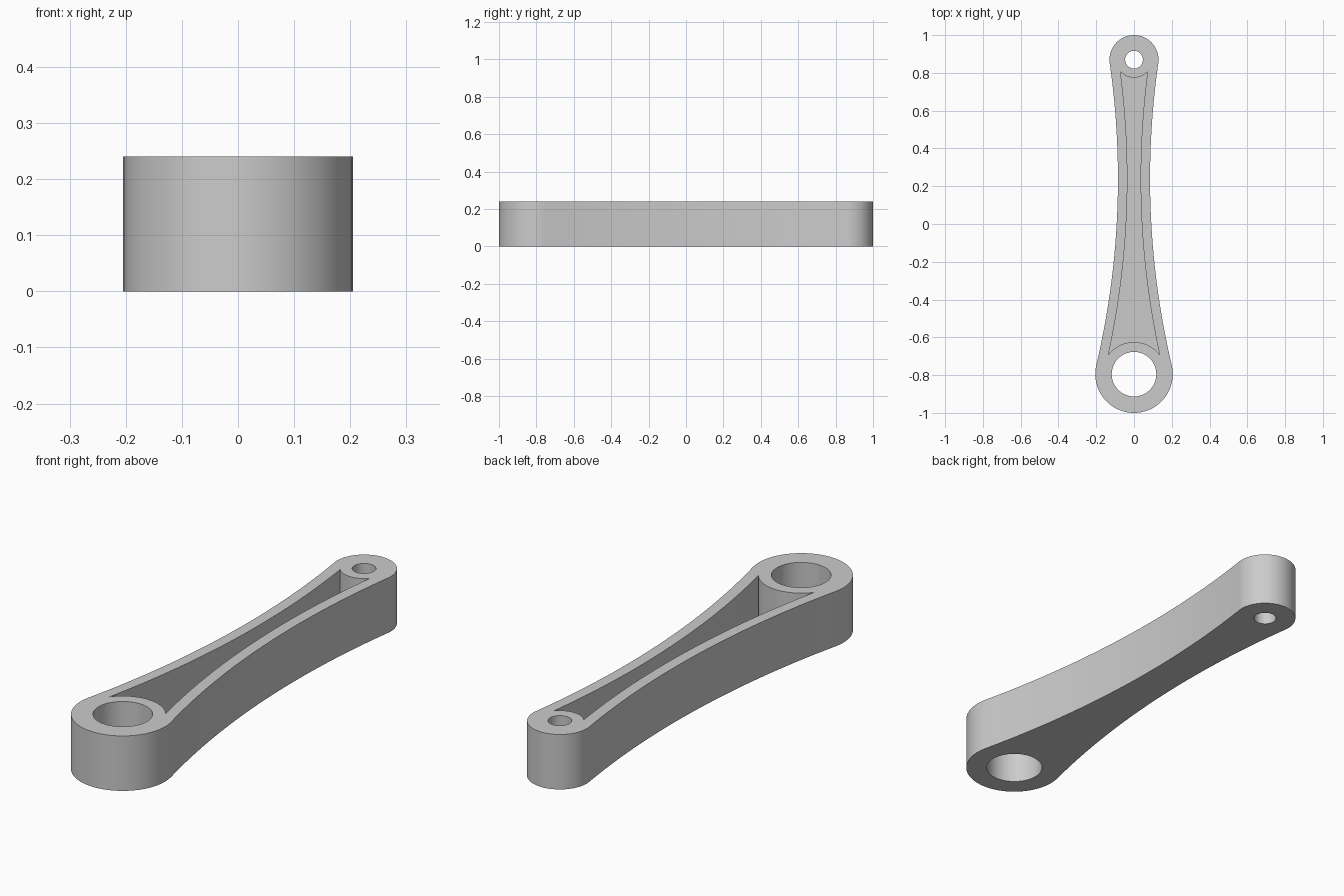
import bpy
import bmesh
from math import acos, atan2, cos, hypot, pi, sin

cube = bpy.data.objects.get("Cube")
if cube:
    bpy.data.objects.remove(cube, do_unlink=True)

HEIGHT = 0.24
FLOOR = 0.045
BIG_Y, SMALL_Y = -0.795, 0.87          # centres of the two bosses
WAIST_X, WAIST_Y = 4.395, 0.24         # centre of the concave side arc

grey = bpy.data.materials.new("plain grey")
grey.use_nodes = True
grey.diffuse_color = (0.6, 0.6, 0.6, 1)
grey.node_tree.nodes["Principled BSDF"].inputs["Base Color"].default_value = (0.6, 0.6, 0.6, 1)


def arc(cx, cy, r, start, end, steps):
    angles = [start + (end - start) * i / steps for i in range(steps + 1)]
    return [(cx + r * cos(a), cy + r * sin(a)) for a in angles]


def link_outline(big_r, small_r, side_r, outward):
    """Two end arcs joined by concave side arcs, mirrored across x = 0."""
    def end(y, r, sign):
        d = hypot(WAIST_X, y - WAIST_Y)
        gap = acos(min(1, (d * d + side_r ** 2 - r * r) / (2 * d * side_r)))
        beta = atan2(abs(y - WAIST_Y), WAIST_X) - gap
        px = WAIST_X - side_r * cos(beta)
        py = WAIST_Y + sign * side_r * sin(beta)
        start = sign * pi / 2 * (1 if outward else -1)
        return arc(0, y, r, start, atan2(py - y, px), 24), beta

    big, big_beta = end(BIG_Y, big_r, -1)
    small, small_beta = end(SMALL_Y, small_r, 1)
    side = arc(WAIST_X, WAIST_Y, side_r, pi + big_beta, pi - small_beta, 32)
    half = big[:-1] + side + small[::-1][1:]
    return half + [(-x, y) for x, y in half[-2:0:-1]]


def prism(name, points, bottom, top):
    bm = bmesh.new()
    base = bm.faces.new([bm.verts.new((x, y, bottom)) for x, y in points])
    result = bmesh.ops.extrude_face_region(bm, geom=[base])
    new_verts = [v for v in result["geom"] if isinstance(v, bmesh.types.BMVert)]
    bmesh.ops.translate(bm, verts=new_verts, vec=(0, 0, top - bottom))
    bmesh.ops.recalc_face_normals(bm, faces=bm.faces)
    mesh = bpy.data.meshes.new(name)
    bm.to_mesh(mesh)
    bm.free()
    mesh.materials.append(grey)
    obj = bpy.data.objects.new(name, mesh)
    bpy.context.collection.objects.link(obj)
    return obj


# Solid link with a boss at each end
body = prism("connecting_link", link_outline(0.205, 0.13, 4.31, True), 0, HEIGHT)

# Pocket in the top and a bore through each boss
cutters = [
    prism("pocket_cutter", link_outline(0.17, 0.095, 4.36, False), FLOOR, HEIGHT + 0.1),
    prism("large_bore_cutter", arc(0, BIG_Y, 0.118, 0, 2 * pi, 64)[:-1], -0.1, HEIGHT + 0.1),
    prism("small_bore_cutter", arc(0, SMALL_Y, 0.047, 0, 2 * pi, 48)[:-1], -0.1, HEIGHT + 0.1),
]
bpy.ops.object.select_all(action="DESELECT")
body.select_set(True)
bpy.context.view_layer.objects.active = body
for cutter in cutters:
    cutter.hide_render = True
    cut = body.modifiers.new(cutter.name, "BOOLEAN")
    cut.operation = "DIFFERENCE"
    cut.solver = "EXACT"
    cut.object = cutter
    bpy.ops.object.modifier_apply(modifier=cut.name)
    bpy.data.objects.remove(cutter, do_unlink=True)

bpy.ops.object.shade_smooth_by_angle(angle=pi / 6)
